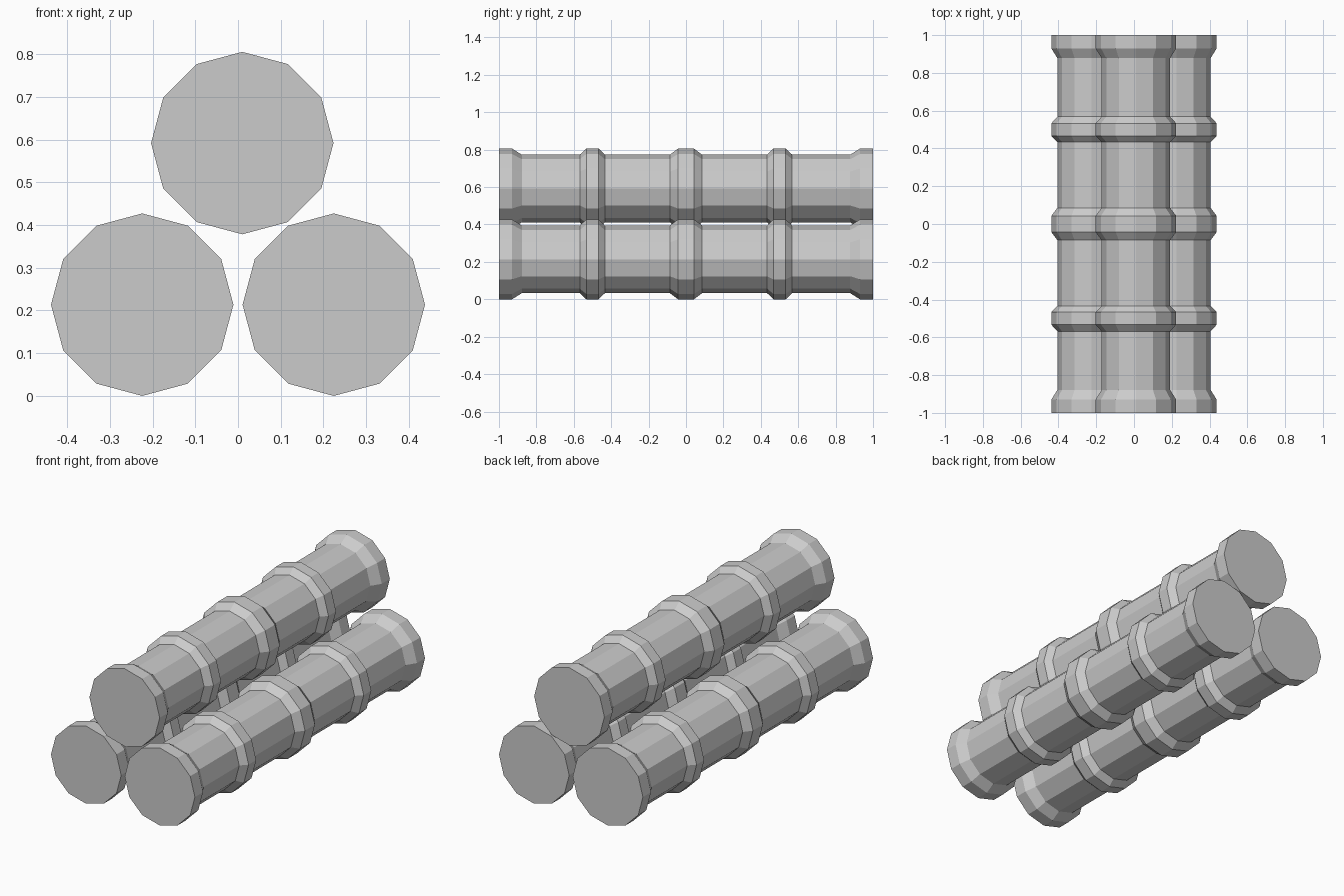
import bpy, bmesh
from math import pi, sin, cos

if "Cube" in bpy.data.objects:
    bpy.data.objects.remove(bpy.data.objects["Cube"])

SIDES = 12
R, r = 0.2136, 0.181   # collar radius, tube radius

# half profile along y: centre collar, middle band, end collar
half = [(0.043, R), (0.086, r), (0.434, r), (0.467, R),
        (0.533, R), (0.568, r), (0.878, r), (0.93, R), (1.0, R)]
profile = [(-y, q) for y, q in reversed(half)] + half


def make_log(name, x, z):
    """Lathe the profile around the y axis into a capped 12-sided log."""
    bm = bmesh.new()
    rings = [[bm.verts.new((q * cos(2 * pi * i / SIDES), y, q * sin(2 * pi * i / SIDES)))
              for i in range(SIDES)] for y, q in profile]
    for a, b in zip(rings, rings[1:]):
        for i in range(SIDES):
            j = (i + 1) % SIDES
            bm.faces.new((a[i], a[j], b[j], b[i]))
    bm.faces.new(rings[0])
    bm.faces.new(rings[-1])
    bmesh.ops.recalc_face_normals(bm, faces=bm.faces)
    mesh = bpy.data.meshes.new(name)
    bm.to_mesh(mesh)
    bm.free()
    obj = bpy.data.objects.new(name, mesh)
    obj.location = (x, 0, z)
    bpy.context.collection.objects.link(obj)


# two logs on the ground, one stacked on top
make_log("lower_left_log", -0.2243, R)
make_log("lower_right_log", 0.2243, R)
make_log("upper_log", 0.01, 0.592)
